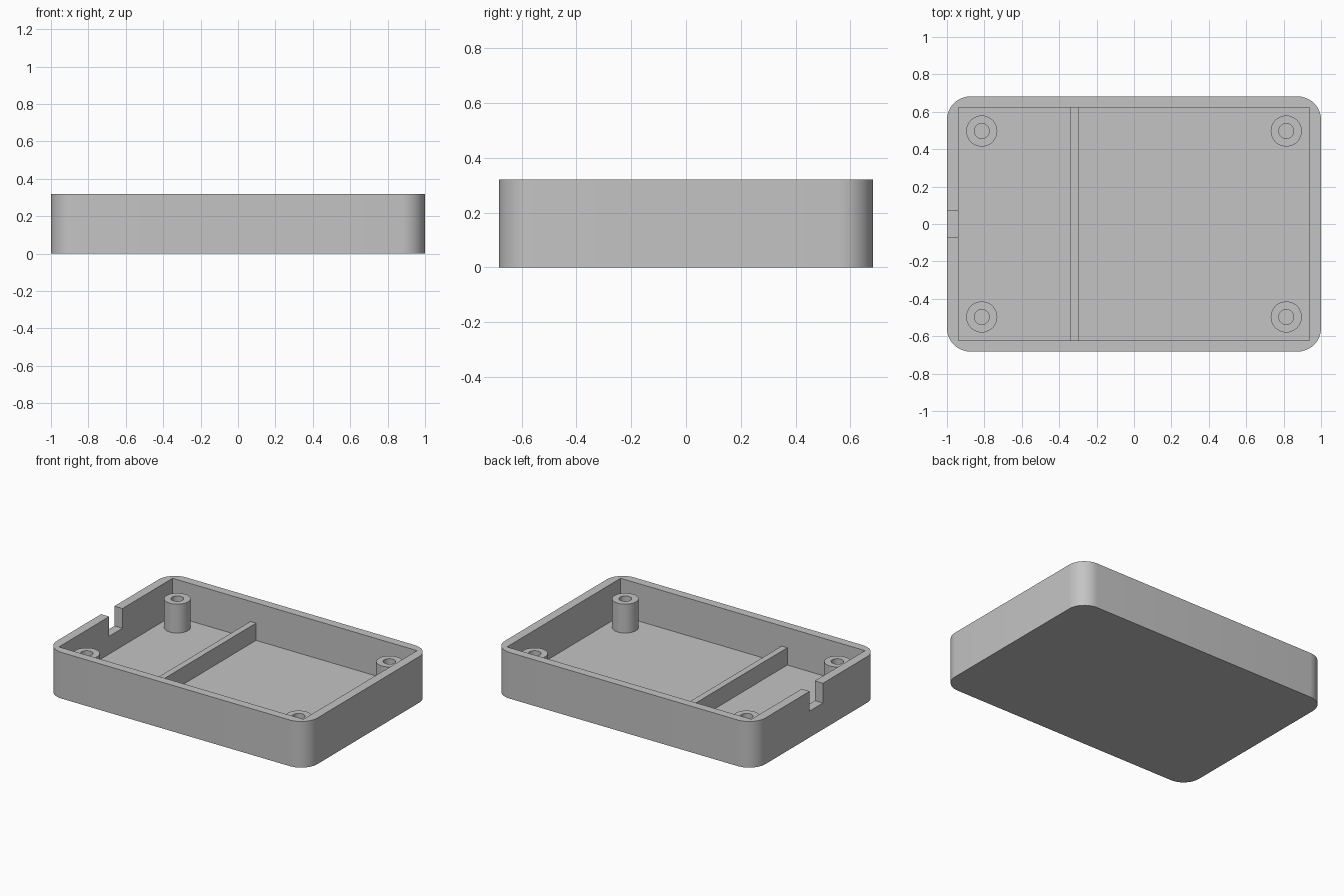
import bpy
import bmesh
from math import sin, cos, pi, radians
from mathutils import Vector

default = bpy.data.objects.get("Cube")
if default:
    bpy.data.objects.remove(default, do_unlink=True)

# Main dimensions
HALF_X, HALF_Y, HEIGHT = 1.0, 0.682, 0.32
IN_X, IN_Y, FLOOR = 0.938, 0.623, 0.06
CORNER = 0.125

grey = bpy.data.materials.new("plain grey")
grey.use_nodes = True
colour = (0.55, 0.55, 0.55, 1)
grey.diffuse_color = colour
grey.node_tree.nodes["Principled BSDF"].inputs["Base Color"].default_value = colour


def finish(bm, name):
    bmesh.ops.recalc_face_normals(bm, faces=bm.faces)
    mesh = bpy.data.meshes.new(name)
    bm.to_mesh(mesh)
    bm.free()
    mesh.materials.append(grey)
    obj = bpy.data.objects.new(name, mesh)
    bpy.context.scene.collection.objects.link(obj)
    return obj


def prism(name, outline, z0, z1):
    bm = bmesh.new()
    face = bm.faces.new([bm.verts.new((x, y, z0)) for x, y in outline])
    top = bmesh.ops.extrude_face_region(bm, geom=[face], use_keep_orig=True)
    moved = [v for v in top["geom"] if isinstance(v, bmesh.types.BMVert)]
    bmesh.ops.translate(bm, verts=moved, vec=(0, 0, z1 - z0))
    return finish(bm, name)


def box(name, x0, x1, y0, y1, z0, z1):
    return prism(name, [(x0, y0), (x1, y0), (x1, y1), (x0, y1)], z0, z1)


def rounded_rectangle(hx, hy, r, steps=12):
    points = []
    for quarter, (sx, sy) in enumerate([(1, 1), (-1, 1), (-1, -1), (1, -1)]):
        for i in range(steps + 1):
            a = (quarter + i / steps) * pi / 2
            points.append((sx * (hx - r) + r * cos(a), sy * (hy - r) + r * sin(a)))
    return points


def select_only(obj):
    bpy.ops.object.select_all(action='DESELECT')
    obj.select_set(True)
    bpy.context.view_layer.objects.active = obj


def cut(obj, cutter):
    cutter.hide_render = True
    mod = obj.modifiers.new("cut", 'BOOLEAN')
    mod.operation = 'DIFFERENCE'
    mod.solver = 'EXACT'
    mod.object = cutter
    select_only(obj)
    bpy.ops.object.modifier_apply(modifier=mod.name)
    bpy.data.objects.remove(cutter, do_unlink=True)


def smooth(obj):
    select_only(obj)
    bpy.ops.object.shade_smooth_by_angle(angle=radians(30))


# Tray: rounded block, hollowed with square inner corners, notched on one end
tray = prism("tray", rounded_rectangle(HALF_X, HALF_Y, CORNER), 0, HEIGHT)
cut(tray, box("cavity_cutter", -IN_X, IN_X, -IN_Y, IN_Y, FLOOR, HEIGHT + 0.1))
cut(tray, box("notch_cutter", -1.1, -0.9, -0.073, 0.073, 0.183, HEIGHT + 0.1))
smooth(tray)

# Divider wall across the cavity, set slightly into the tray
box("divider", -0.341, -0.298, -IN_Y - 0.01, IN_Y + 0.01, FLOOR - 0.01, 0.18)


# Hollow screw posts, one near each corner
def post(name, x, y):
    bm = bmesh.new()
    profile = [(0.083, FLOOR), (0.083, 0.26), (0.04, 0.26), (0.04, FLOOR)]
    verts = [bm.verts.new((r, 0, z)) for r, z in profile]
    edges = [bm.edges.new(pair) for pair in zip(verts, verts[1:])]
    bmesh.ops.spin(bm, geom=verts + edges, cent=(0, 0, 0), axis=(0, 0, 1),
                   angle=2 * pi, steps=40, use_merge=True)
    bmesh.ops.remove_doubles(bm, verts=bm.verts, dist=0.0001)
    bmesh.ops.translate(bm, verts=bm.verts, vec=Vector((x, y, 0)))
    smooth(finish(bm, name))


for side, sx in (("left", 1), ("right", -1)):
    for end, sy in (("front", -1), ("back", 1)):
        post(f"{end}_{side}_post", sx * 0.814, sy * 0.497)
